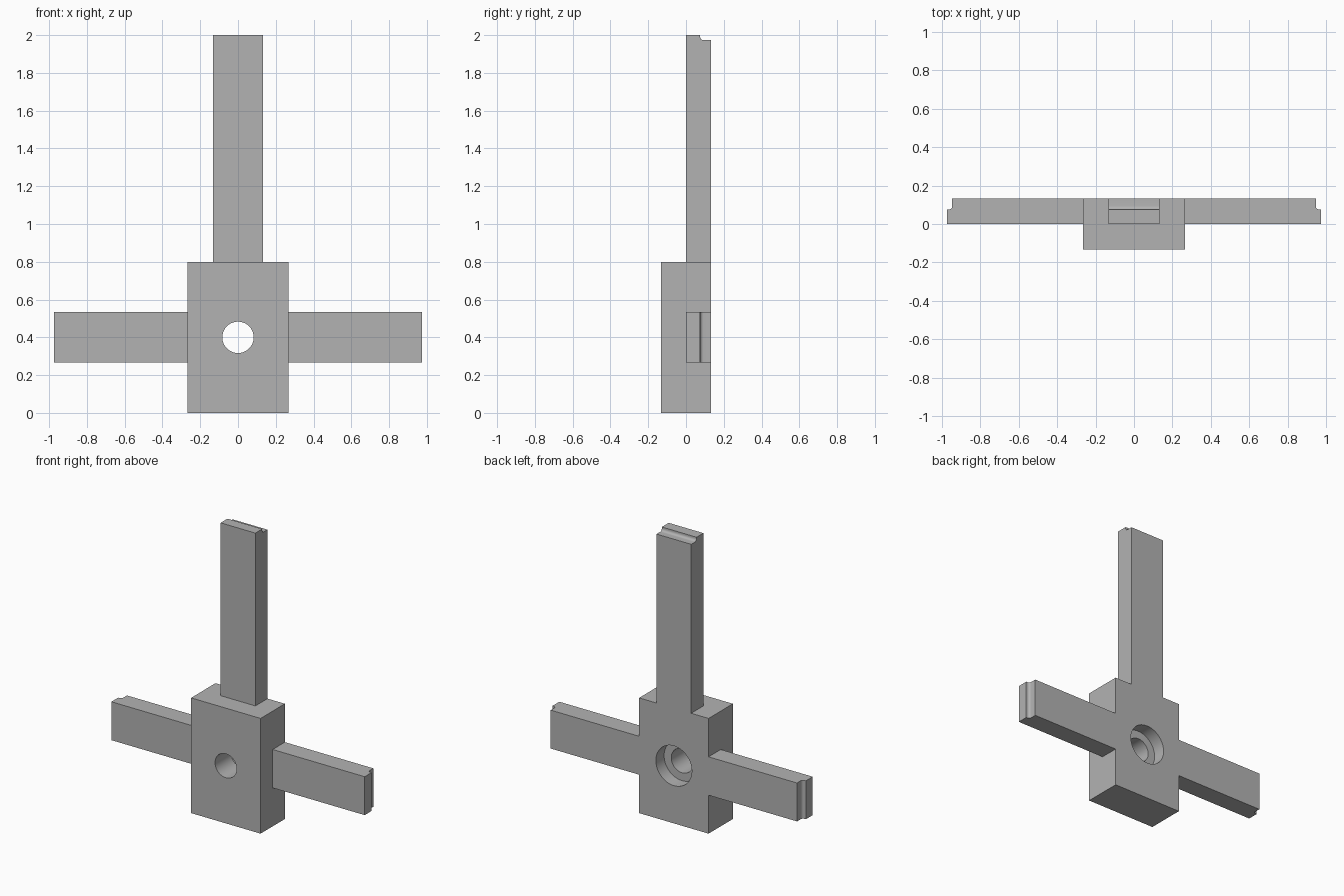
import bpy, bmesh, math
from mathutils import Matrix

if "Cube" in bpy.data.objects:
    bpy.data.objects.remove(bpy.data.objects["Cube"], do_unlink=True)

U = 2 / 15            # base module of the part
HUB_Z = 3 * U         # height of the bore and side arms

grey = bpy.data.materials.new("plain_grey")
grey.use_nodes = True
grey.diffuse_color = (0.45, 0.45, 0.45, 1)
grey.node_tree.nodes["Principled BSDF"].inputs["Base Color"].default_value = grey.diffuse_color


def make_object(name, bm):
    bmesh.ops.recalc_face_normals(bm, faces=bm.faces)
    mesh = bpy.data.meshes.new(name)
    bm.to_mesh(mesh)
    bm.free()
    mesh.materials.append(grey)
    obj = bpy.data.objects.new(name, mesh)
    bpy.context.collection.objects.link(obj)
    return obj


def select_only(obj):
    bpy.ops.object.select_all(action='DESELECT')
    obj.select_set(True)
    bpy.context.view_layer.objects.active = obj


def bore(target, radius, y0, y1):
    """Cut a round hole along y between y0 and y1."""
    bm = bmesh.new()
    place = Matrix.Translation((0, (y0 + y1) / 2, HUB_Z)) @ Matrix.Rotation(math.pi / 2, 4, 'X')
    bmesh.ops.create_cone(bm, cap_ends=True, segments=64, radius1=radius,
                          radius2=radius, depth=y1 - y0, matrix=place)
    cutter = make_object("bore_cutter", bm)
    cutter.hide_render = True
    mod = target.modifiers.new("bore", 'BOOLEAN')
    mod.operation = 'DIFFERENCE'
    mod.solver = 'EXACT'
    mod.object = cutter
    select_only(target)
    bpy.ops.object.modifier_apply(modifier=mod.name)
    bpy.data.objects.remove(cutter, do_unlink=True)


def bar(name, root, tip, turn, z):
    """Bar with a filleted rebate across the back of its tip."""
    lip, drop, r = 0.075, 0.027, 0.018
    profile = [(0, root), (0, tip), (lip, tip)]
    for i in range(7):
        a = math.pi / 2 * i / 6
        profile.append((lip + r * (1 - math.cos(a)), tip - drop + r * (1 - math.sin(a))))
    profile += [(U, tip - drop), (U, root)]
    bm = bmesh.new()
    sides = [[bm.verts.new((x, y, h)) for y, h in profile] for x in (-U, U)]
    for loop in sides:
        bm.faces.new(loop)
    # The root end stays open against the hub
    for i in range(len(profile) - 1):
        bm.faces.new((sides[0][i], sides[0][i + 1], sides[1][i + 1], sides[1][i]))
    bm.transform(Matrix.Translation((0, 0, z)) @ Matrix.Rotation(turn, 4, 'Y'))
    return make_object(name, bm)


# Hub block with a counterbored hole
bm = bmesh.new()
bmesh.ops.create_cube(bm, size=1, matrix=Matrix.Translation((0, 0, HUB_Z))
                      @ Matrix.Diagonal((4 * U, 2 * U, 6 * U, 1)))
hub = make_object("hub_block", bm)
bore(hub, 0.083, -2 * U, 2 * U)
bore(hub, 0.138, U - 0.09, 2 * U)

# Upright and two side arms
parts = [hub,
         bar("upright", 6 * U, 2, 0, 0),
         bar("left_arm", 2 * U, 0.973, math.pi / 2, HUB_Z),
         bar("right_arm", 2 * U, 0.973, -math.pi / 2, HUB_Z)]

for part in parts:
    select_only(part)
    bpy.ops.object.shade_smooth_by_angle(angle=math.radians(30))
